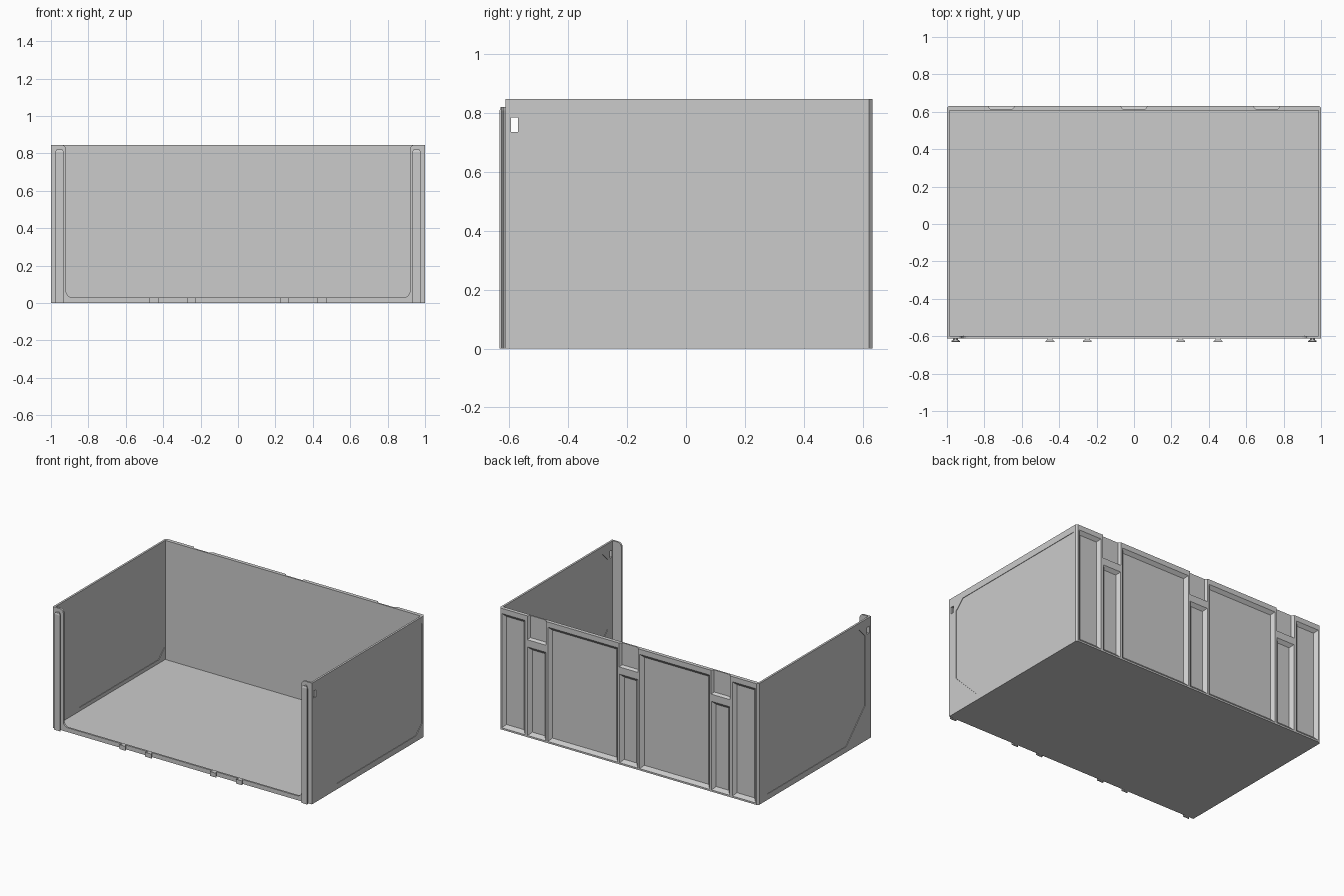
import bpy, bmesh
from math import sin, cos, pi

if "Cube" in bpy.data.objects:
    bpy.data.objects.remove(bpy.data.objects["Cube"])

H = 0.846       # wall height
BACK = 0.632    # outer face of the back wall


def finish(name, bm):
    bmesh.ops.recalc_face_normals(bm, faces=bm.faces)
    me = bpy.data.meshes.new(name)
    bm.to_mesh(me)
    bm.free()
    ob = bpy.data.objects.new(name, me)
    bpy.context.collection.objects.link(ob)
    return ob


def loft(bm, a, b):
    """Closed solid between two outlines with the same point count."""
    va, vb = [bm.verts.new(p) for p in a], [bm.verts.new(p) for p in b]
    n = len(a)
    bm.faces.new(va)
    bm.faces.new(vb[::-1])
    for i in range(n):
        j = (i + 1) % n
        bm.faces.new((va[i], vb[i], vb[j], va[j]))


def prism(name, pts, axis, lo, hi):
    """Extrude a 2D outline along the given axis."""
    place = {'x': lambda p, t: (t, p[0], p[1]),
             'y': lambda p, t: (p[0], t, p[1]),
             'z': lambda p, t: (p[0], p[1], t)}[axis]
    bm = bmesh.new()
    loft(bm, [place(p, lo) for p in pts], [place(p, hi) for p in pts])
    return finish(name, bm)


def rect(a0, b0, a1, b1):
    return [(a0, b0), (a1, b0), (a1, b1), (a0, b1)]


def cut(ob, cutter):
    cutter.hide_render = True
    mod = ob.modifiers.new("cut", 'BOOLEAN')
    mod.operation, mod.solver, mod.object = 'DIFFERENCE', 'EXACT', cutter
    bpy.context.view_layer.objects.active = ob
    bpy.ops.object.modifier_apply(modifier=mod.name)
    bpy.data.objects.remove(cutter)


def pocket(bm, x0, x1, z0, z1, depth, inset):
    """Tapered pocket cutter for the back wall."""
    def ring(y):
        k = (BACK - y) / depth * inset
        return [(p, y, q) for p, q in rect(x0 + k, z0 + k, x1 - k, z1 - k)]
    loft(bm, ring(BACK + 0.006), ring(BACK - depth))


# Floor
prism("floor", rect(-0.99, -0.605, 0.99, 0.61), 'z', 0.0, 0.015)

# Side walls with shallow panels on both faces and a small window
panel = [(-0.545, 0.735), (-0.48, 0.80), (0.60, 0.80), (0.60, 0.10),
         (0.535, 0.04), (-0.34, 0.04), (-0.545, 0.245)]
for side, s in (("left", -1), ("right", 1)):
    wall = prism(side + "_wall", rect(-0.608, 0, 0.612, H), 'x', s * 0.986, s)
    cut(wall, prism("outer_panel_cutter", panel, 'x', s * 0.9965, s * 1.02))
    cut(wall, prism("inner_panel_cutter", panel, 'x', s * 0.96, s * 0.9895))
    cut(wall, prism("window_cutter", rect(-0.593, 0.735, -0.57, 0.783),
                    'x', s * 0.9, s * 1.1))

# Back wall with chamfered corners, tapered pockets and three top slots
c = 0.012
back = prism("back_wall", [(-1, 0.606), (1, 0.606), (1, BACK - c), (1 - c, BACK),
                           (c - 1, BACK), (-1, BACK - c)], 'z', 0, H)
bm = bmesh.new()
for s in (-1, 1):
    for a, b in ((0.80, 0.98), (0.085, 0.625)):
        pocket(bm, min(s * a, s * b), max(s * a, s * b), 0.012, 0.81, 0.02, 0.022)
for x in (-0.71, 0, 0.71):
    pocket(bm, x - 0.07, x + 0.07, 0.012, 0.63, 0.02, 0.022)
    pocket(bm, x - 0.073, x + 0.073, 0.68, 0.92, 0.016, 0.012)
cut(back, finish("pocket_cutter", bm))

# Front flange: U-shaped frame with rounded inner corners
r = 0.035
half = [(1, 0), (1, H), (0.95, H)]
half += [(0.945 - 0.025 * sin(t * pi / 8), H - 0.025 + 0.025 * cos(t * pi / 8))
         for t in range(5)]
half += [(0.92 - r + r * cos(t * pi / 8), 0.03 + r - r * sin(t * pi / 8))
         for t in range(5)]
prism("front_flange", half + [(-x, z) for x, z in reversed(half)],
      'y', -0.613, -0.60)


# Dovetail keys on the front: two tall rails and four short tabs
def dovetail(name, x, w, height, top_bevel):
    def ring(z, k):
        return [(x - w * 0.55 + k, -0.612, z), (x - w * 0.55 + k, -0.618, z),
                (x - w + k, -0.626, z), (x - w + k, -0.632 + k / 2, z),
                (x + w - k, -0.632 + k / 2, z), (x + w - k, -0.626, z),
                (x + w * 0.55 - k, -0.618, z), (x + w * 0.55 - k, -0.612, z)]
    bm = bmesh.new()
    loft(bm, ring(0, 0), ring(height - top_bevel, 0))
    if top_bevel:
        loft(bm, ring(height - top_bevel, 0), ring(height, 0.008))
    finish(name, bm)


for side, s in (("left", -1), ("right", 1)):
    dovetail(side + "_front_rail", s * 0.954, 0.023, 0.82, 0.012)
    dovetail(side + "_inner_tab", s * 0.25, 0.024, 0.03, 0)
    dovetail(side + "_outer_tab", s * 0.45, 0.024, 0.03, 0)
